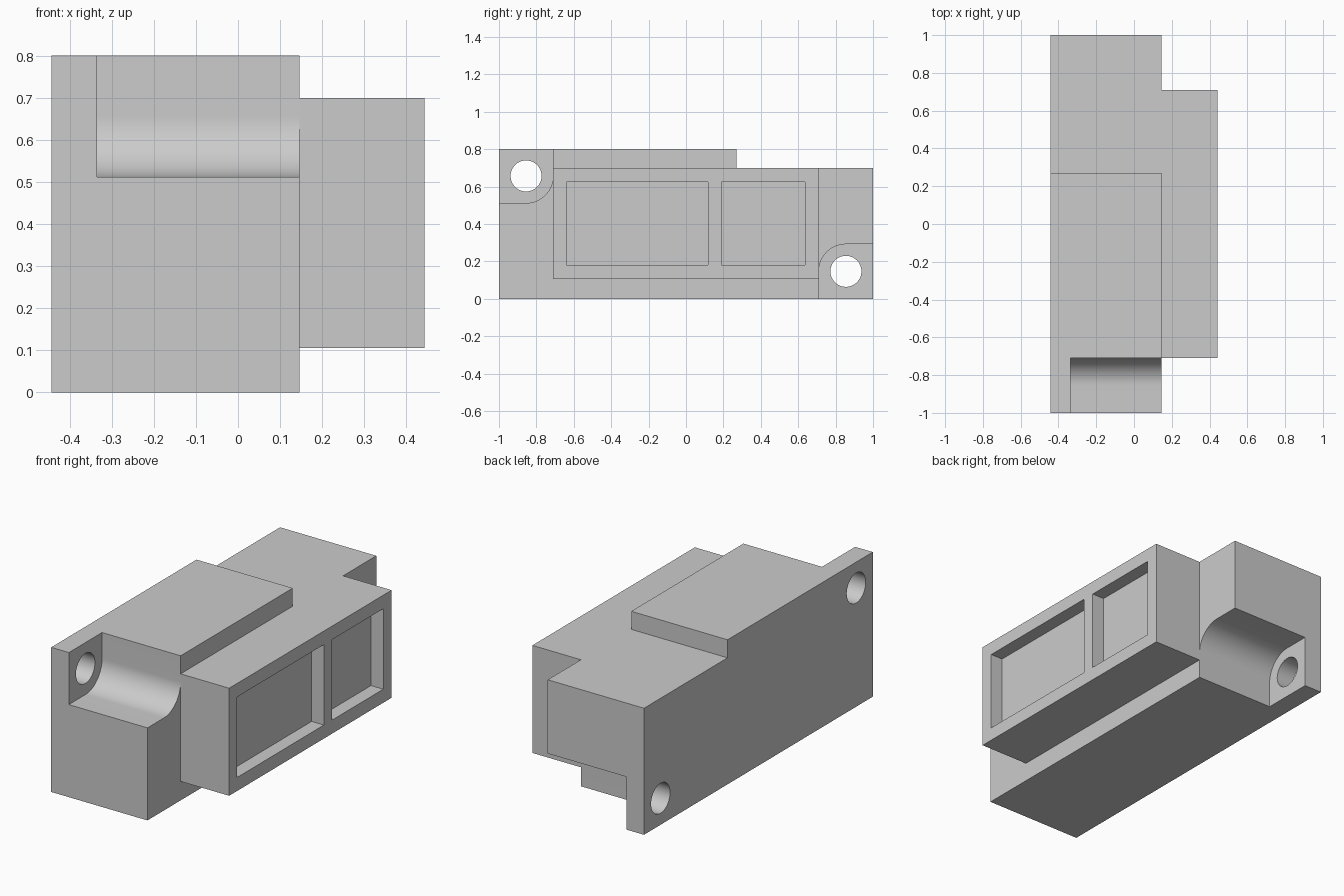
import bpy
import bmesh
from math import cos, sin, pi

cube = bpy.data.objects.get("Cube")
if cube:
    bpy.data.objects.remove(cube, do_unlink=True)

grey = bpy.data.materials.new("light grey")
grey.use_nodes = True
colour = (0.6, 0.6, 0.6, 1)
grey.diffuse_color = colour
grey.node_tree.nodes["Principled BSDF"].inputs["Base Color"].default_value = colour

BACK, FLOOR, STEP, FACE = -0.443, -0.335, 0.146, 0.443   # x levels
HALF = 0.71                                              # half length of the raised block
R = 0.145                                                # notch corner radius


def prism(name, outline, x0, x1):
    """Extrude a (y, z) outline along x."""
    bm = bmesh.new()
    face = bm.faces.new([bm.verts.new((x0, y, z)) for y, z in outline])
    ext = bmesh.ops.extrude_face_region(bm, geom=[face])["geom"]
    verts = [v for v in ext if isinstance(v, bmesh.types.BMVert)]
    bmesh.ops.translate(bm, verts=verts, vec=(x1 - x0, 0, 0))
    bmesh.ops.recalc_face_normals(bm, faces=bm.faces)
    mesh = bpy.data.meshes.new(name)
    bm.to_mesh(mesh)
    bm.free()
    mesh.materials.append(grey)
    obj = bpy.data.objects.new(name, mesh)
    bpy.context.collection.objects.link(obj)
    return obj


def rect(y0, y1, z0, z1):
    return [(y0, z0), (y1, z0), (y1, z1), (y0, z1)]


def arc(y, z, r, start, end, steps):
    angles = [start + (end - start) * i / steps for i in range(steps + 1)]
    return [(y + r * cos(a), z + r * sin(a)) for a in angles]


def cut(target, cutter):
    cutter.hide_render = True
    mod = target.modifiers.new("cut", 'BOOLEAN')
    mod.operation = 'DIFFERENCE'
    mod.solver = 'EXACT'
    mod.object = cutter
    bpy.context.view_layer.objects.active = target
    bpy.ops.object.modifier_apply(modifier=mod.name)
    bpy.data.objects.remove(cutter, do_unlink=True)


# Main body with a raised step on top
body = prism("body", [(-1, 0), (1, 0), (1, 0.7), (0.27, 0.7), (0.27, 0.8), (-1, 0.8)],
             BACK, STEP)

# Rounded screw notches and through holes at opposite corners
for side, z in ((-1, 0.657), (1, 0.147)):
    y = side * 0.855
    inner = side * HALF
    outer = side * 1.2
    far = z - side * 0.4
    start = 0 if side < 0 else pi
    notch = arc(y, z, R, start, start - pi / 2, 24)
    notch += [(outer, z + side * R), (outer, far), (inner, far)]
    cut(body, prism("notch_cutter", notch, FLOOR, STEP + 0.1))
    hole = arc(y, z, 0.083, 0, 2 * pi, 48)[:-1]
    cut(body, prism("hole_cutter", hole, BACK - 0.1, STEP + 0.1))

# Side block with two shallow rectangular pockets
block = prism("side_block", rect(-HALF, HALF, 0.105, 0.7), STEP, FACE)
for y0, y1 in ((-0.64, 0.118), (0.19, 0.637)):
    cut(block, prism("pocket_cutter", rect(y0, y1, 0.18, 0.625), FACE - 0.075, FACE + 0.1))

# Smooth the curved walls, keep the corners crisp
bpy.ops.object.select_all(action='DESELECT')
for obj in (body, block):
    obj.select_set(True)
bpy.context.view_layer.objects.active = body
bpy.ops.object.shade_smooth_by_angle(angle=pi / 6)
